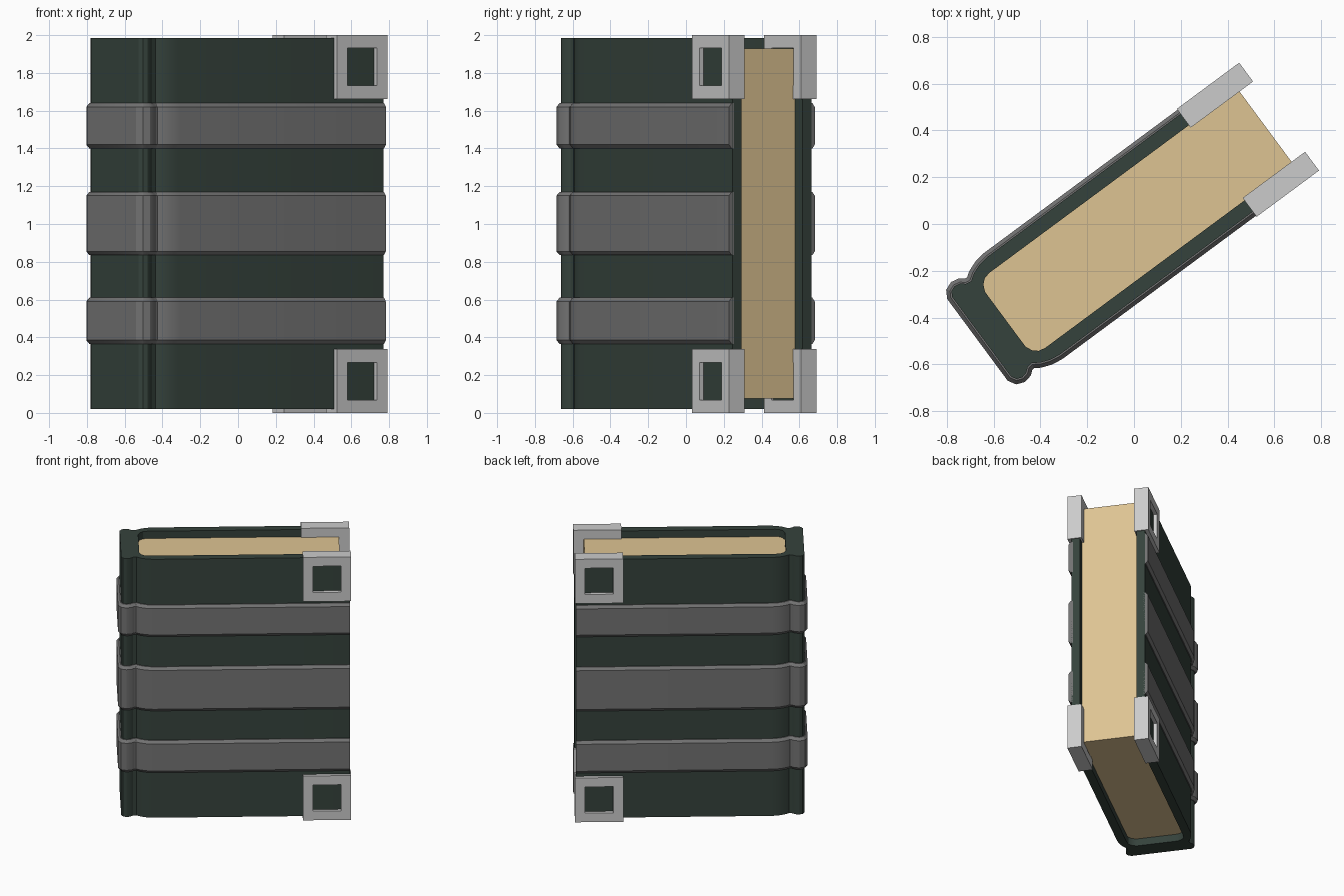
import bpy, bmesh
from math import radians
from mathutils import Vector

if "Cube" in bpy.data.objects:
    bpy.data.objects.remove(bpy.data.objects["Cube"])

TURN = radians(36.5)


def material(name, rgb):
    m = bpy.data.materials.new(name)
    m.diffuse_color = (*rgb, 1)
    m.use_nodes = True
    m.node_tree.nodes["Principled BSDF"].inputs["Base Color"].default_value = m.diffuse_color
    return m


COVER = material("dark_green", (0.036, 0.055, 0.045))
PAPER = material("paper", (0.73, 0.55, 0.29))
BAND = material("dark_grey", (0.17, 0.17, 0.17))
METAL = material("light_grey", (0.58, 0.58, 0.58))


def loft(name, rings, mat, closed=False):
    """Skin a list of rings; join last to first if closed, else cap the ends."""
    bm = bmesh.new()
    vs = [[bm.verts.new(p) for p in r] for r in rings]
    n = len(vs[0])
    pairs = list(zip(vs, vs[1:])) + ([(vs[-1], vs[0])] if closed else [])
    for a, b in pairs:
        for i in range(n):
            j = (i + 1) % n
            bm.faces.new((a[i], a[j], b[j], b[i]))
    if not closed:
        bm.faces.new(vs[0])
        bm.faces.new(vs[-1])
    bmesh.ops.recalc_face_normals(bm, faces=bm.faces)
    me = bpy.data.meshes.new(name)
    bm.to_mesh(me)
    bm.free()
    me.materials.append(mat)
    ob = bpy.data.objects.new(name, me)
    bpy.context.collection.objects.link(ob)
    ob.rotation_euler.z = TURN
    bpy.ops.object.select_all(action='DESELECT')
    ob.select_set(True)
    bpy.context.view_layer.objects.active = ob
    bpy.ops.object.shade_smooth_by_angle(angle=radians(28))
    return ob


def prism(name, outline, z0, z1, mat):
    return loft(name, [[(x, y, z) for x, y in outline] for z in (z0, z1)], mat)


def mirrored(half):
    return half + [(x, -y) for x, y in reversed(half)]


def offset(path, d):
    """Push an open path outwards along its mitred normals."""
    p = [Vector(q) for q in path]
    out = []
    for i, q in enumerate(p):
        a = (q - p[i - 1]).normalized() if i else (p[1] - q).normalized()
        b = (p[i + 1] - q).normalized() if i < len(p) - 1 else a
        t = (a + b).normalized()
        out.append(q + Vector((t.y, -t.x)) * d / max(t.dot(a), 0.7))
    return out


# Cover: U-shaped shell with a raised spine and hinge grooves
outer = mirrored([(0.765, 0.26), (-0.59, 0.26), (-0.635, 0.253), (-0.675, 0.238),
                  (-0.705, 0.218), (-0.73, 0.222), (-0.75, 0.238), (-0.775, 0.243),
                  (-0.798, 0.234), (-0.811, 0.212)])
inner = mirrored([(0.765, 0.2), (-0.62, 0.2), (-0.65, 0.194), (-0.672, 0.175),
                  (-0.685, 0.145)])
prism("cover", outer + inner[::-1], 0.02, 1.985, COVER)

# Page block
prism("pages", [(0.70, 0.2)] + inner[1:-1] + [(0.70, -0.2)], 0.075, 1.93, PAPER)

# Raised bands wrapping round the spine and both boards
for k, (z0, z1) in enumerate([(0.365, 0.61), (0.835, 1.17), (1.4, 1.64)]):
    section = [(-0.01, z0), (0.006, z0), (0.022, z0 + 0.02),
               (0.022, z1 - 0.02), (0.006, z1), (-0.01, z1)]
    paths = [(offset(outer, d), z) for d, z in section]
    loft(f"band_{k + 1}", [[(p[i].x, p[i].y, z) for p, z in paths]
                           for i in range(len(outer))], BAND)

# Square metal corner guards with windows
for side, v in (("front", -1), ("back", 1)):
    for level, z0, z1 in (("lower", 0, 0.337), ("upper", 1.663, 2)):
        def square(m, y):
            return [(x, v * y, z) for x, z in
                    ((0.44 + m, z0 + m), (0.772 - m, z0 + m),
                     (0.772 - m, z1 - m), (0.44 + m, z1 - m))]
        loft(f"corner_{side}_{level}",
             [square(0, 0.187), square(0, 0.287), square(0.069, 0.287),
              square(0.069, 0.187)], METAL, closed=True)
